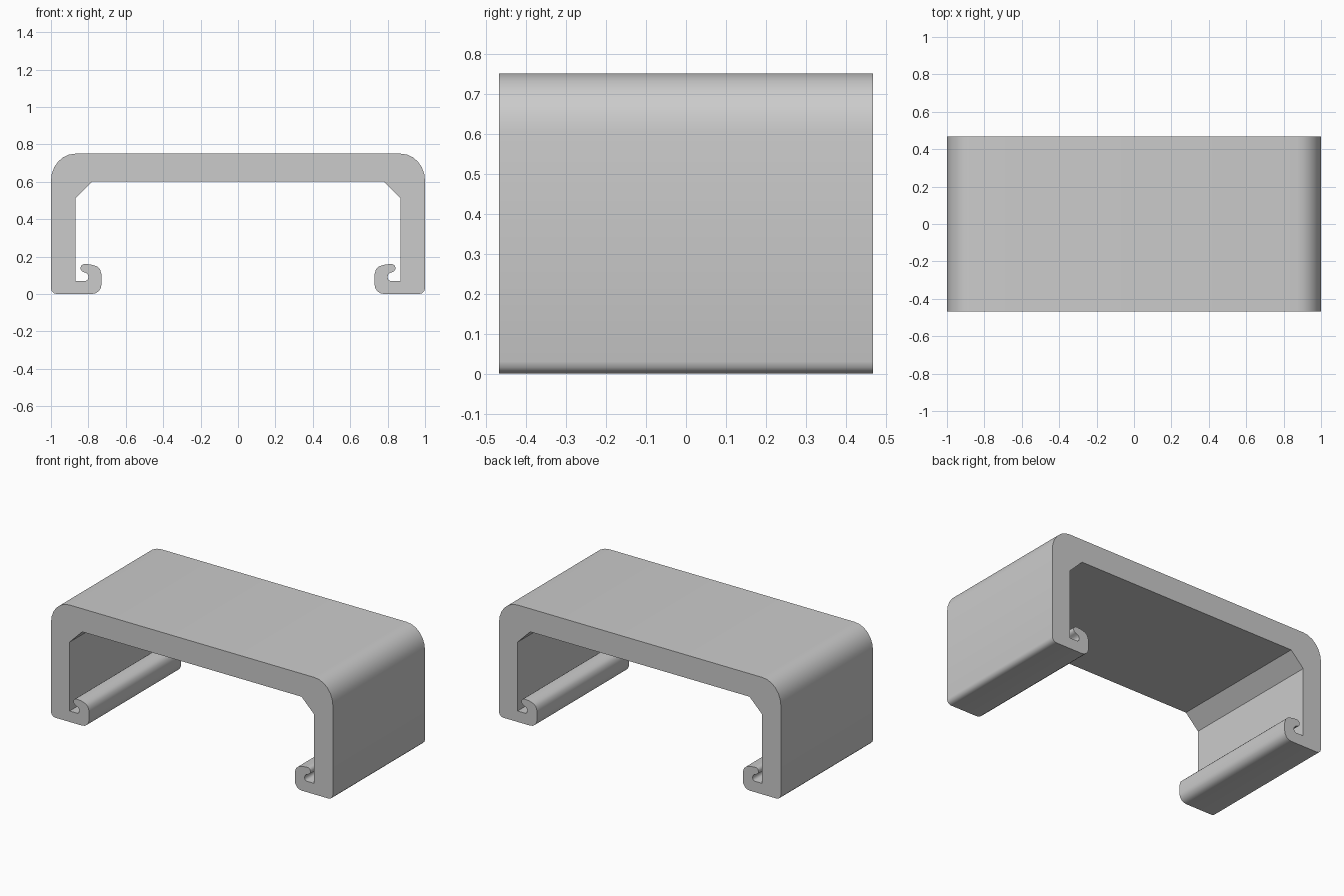
import bpy, bmesh
from math import sin, cos, radians

if "Cube" in bpy.data.objects:
    bpy.data.objects.remove(bpy.data.objects["Cube"])

HALF_DEPTH = 0.467


def arc(cx, cz, rx, rz, a0, a1, steps):
    """Points on an elliptical arc, angles in degrees."""
    angles = [radians(a0 + (a1 - a0) * i / steps) for i in range(steps + 1)]
    return [(cx + rx * cos(a), cz + rz * sin(a)) for a in angles]


# Right half of the section: outer shoulder, foot, curled lip, inner wall
half = arc(0.87, 0.605, 0.13, 0.145, 90, 0, 6)
half += arc(0.97, 0.03, 0.03, 0.03, 0, -90, 3)
half += arc(0.78, 0.05, 0.05, 0.05, 270, 180, 4)
half += [(0.73, 0.105), (0.738, 0.132), (0.755, 0.148), (0.785, 0.157), (0.815, 0.16)]
half += arc(0.82, 0.138, 0.022, 0.022, 75, -75, 5)
half += [(0.812, 0.112), (0.802, 0.102), (0.799, 0.09), (0.803, 0.077), (0.813, 0.07)]
half += [(0.868, 0.07), (0.868, 0.512), (0.778, 0.602)]

# Mirror the half section to close the outline
outline = half + [(-x, z) for x, z in reversed(half)]

# Extrude the section along the depth
bm = bmesh.new()
face = bm.faces.new([bm.verts.new((x, -HALF_DEPTH, z)) for x, z in outline])
result = bmesh.ops.extrude_face_region(bm, geom=[face], use_keep_orig=True)
moved = [v for v in result["geom"] if isinstance(v, bmesh.types.BMVert)]
bmesh.ops.translate(bm, vec=(0, 2 * HALF_DEPTH, 0), verts=moved)
bmesh.ops.recalc_face_normals(bm, faces=bm.faces)
mesh = bpy.data.meshes.new("clip_channel")
bm.to_mesh(mesh)
bm.free()

channel = bpy.data.objects.new("clip_channel", mesh)
bpy.context.collection.objects.link(channel)
bpy.context.view_layer.objects.active = channel
channel.select_set(True)
bpy.ops.object.shade_smooth_by_angle(angle=radians(40))
